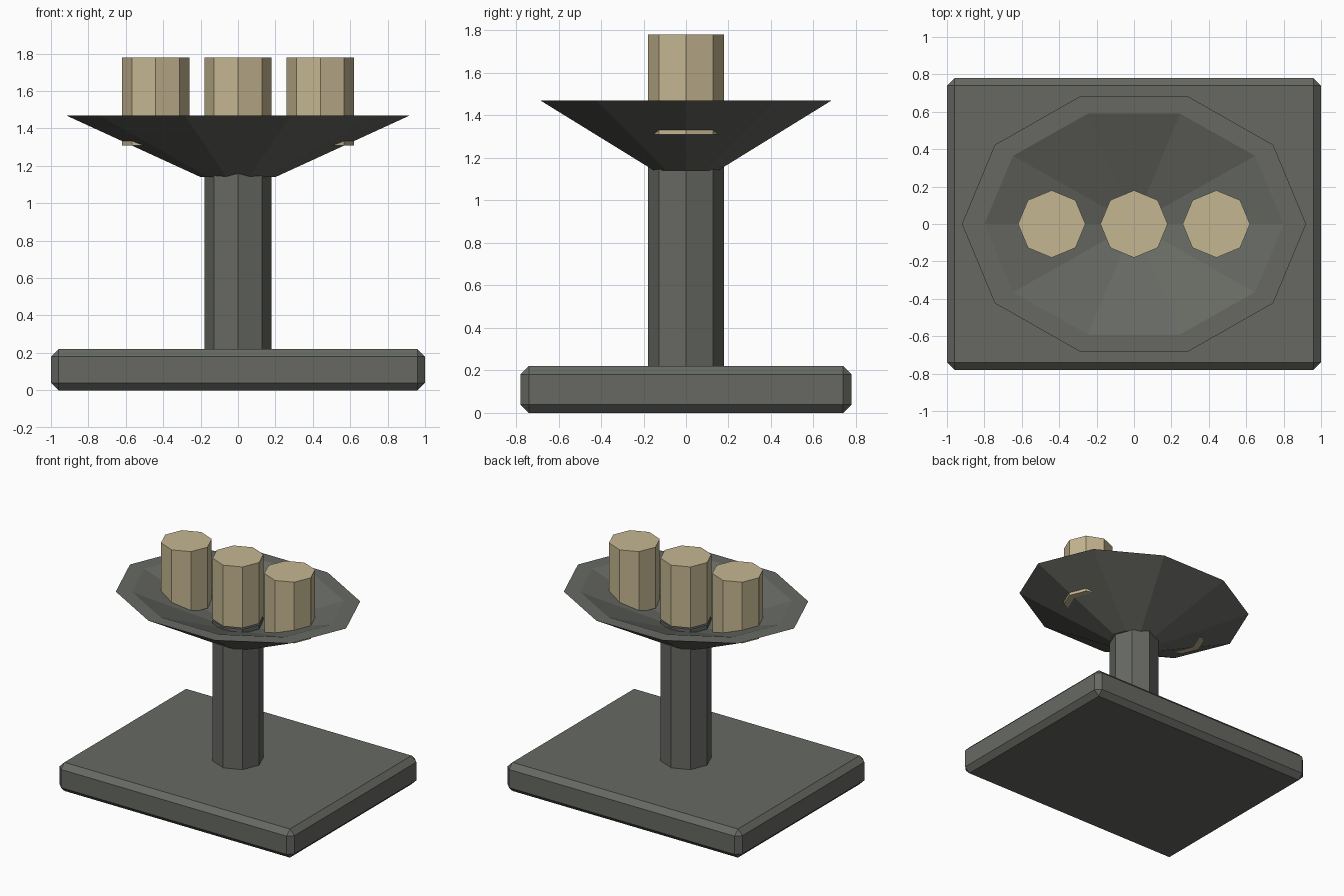
import bpy, bmesh, math

if "Cube" in bpy.data.objects:
    bpy.data.objects.remove(bpy.data.objects["Cube"])

def material(name, rgb):
    m = bpy.data.materials.new(name)
    m.diffuse_color = (*rgb, 1)
    m.use_nodes = True
    m.node_tree.nodes["Principled BSDF"].inputs["Base Color"].default_value = m.diffuse_color
    return m

stone = material("grey stone", (0.135, 0.141, 0.124))
wax = material("cream wax", (0.56, 0.47, 0.285))

def finish(name, bm, mat):
    bmesh.ops.recalc_face_normals(bm, faces=bm.faces)
    me = bpy.data.meshes.new(name)
    bm.to_mesh(me)
    bm.free()
    me.materials.append(mat)
    ob = bpy.data.objects.new(name, me)
    bpy.context.collection.objects.link(ob)
    return ob

def loft(name, rings, sides, mat, x=0, close=False):
    """Skin elliptical rings (rx, ry, z); cap the ends or join them up."""
    bm = bmesh.new()
    loops = [[bm.verts.new((x + rx * math.cos(math.tau * i / sides),
                            ry * math.sin(math.tau * i / sides), z))
              for i in range(sides)] for rx, ry, z in rings]
    for a, b in zip(loops, loops[1:]):
        for i in range(sides):
            j = (i + 1) % sides
            bm.faces.new((a[i], a[j], b[j], b[i]))
    bm.faces.new(loops[0][::-1])
    bm.faces.new(loops[-1])
    return finish(name, bm, mat)

# Chamfered base slab
bm = bmesh.new()
bmesh.ops.create_cube(bm, size=1)
for v in bm.verts:
    v.co = (v.co.x * 2, v.co.y * 1.56, (v.co.z + 0.5) * 0.22)
bmesh.ops.bevel(bm, geom=bm.edges[:], offset=0.04, segments=1, affect='EDGES')
finish("base_slab", bm, stone)

# Octagonal column
loft("column", [(0.18, 0.18, 0.2), (0.18, 0.18, 1.30)], 8, stone)

# Shallow ten-sided bowl: underside, flat rim, hollow inside
loft("bowl", [(0.20, 0.157, 1.14), (0.92, 0.72, 1.47),
              (0.80, 0.62, 1.47), (0.16, 0.124, 1.26)], 10, stone)

# Three octagonal candles
for side, x in (("left", -0.44), ("middle", 0), ("right", 0.44)):
    loft("candle_" + side, [(0.18, 0.18, 1.31), (0.18, 0.18, 1.78)], 8, wax, x)
